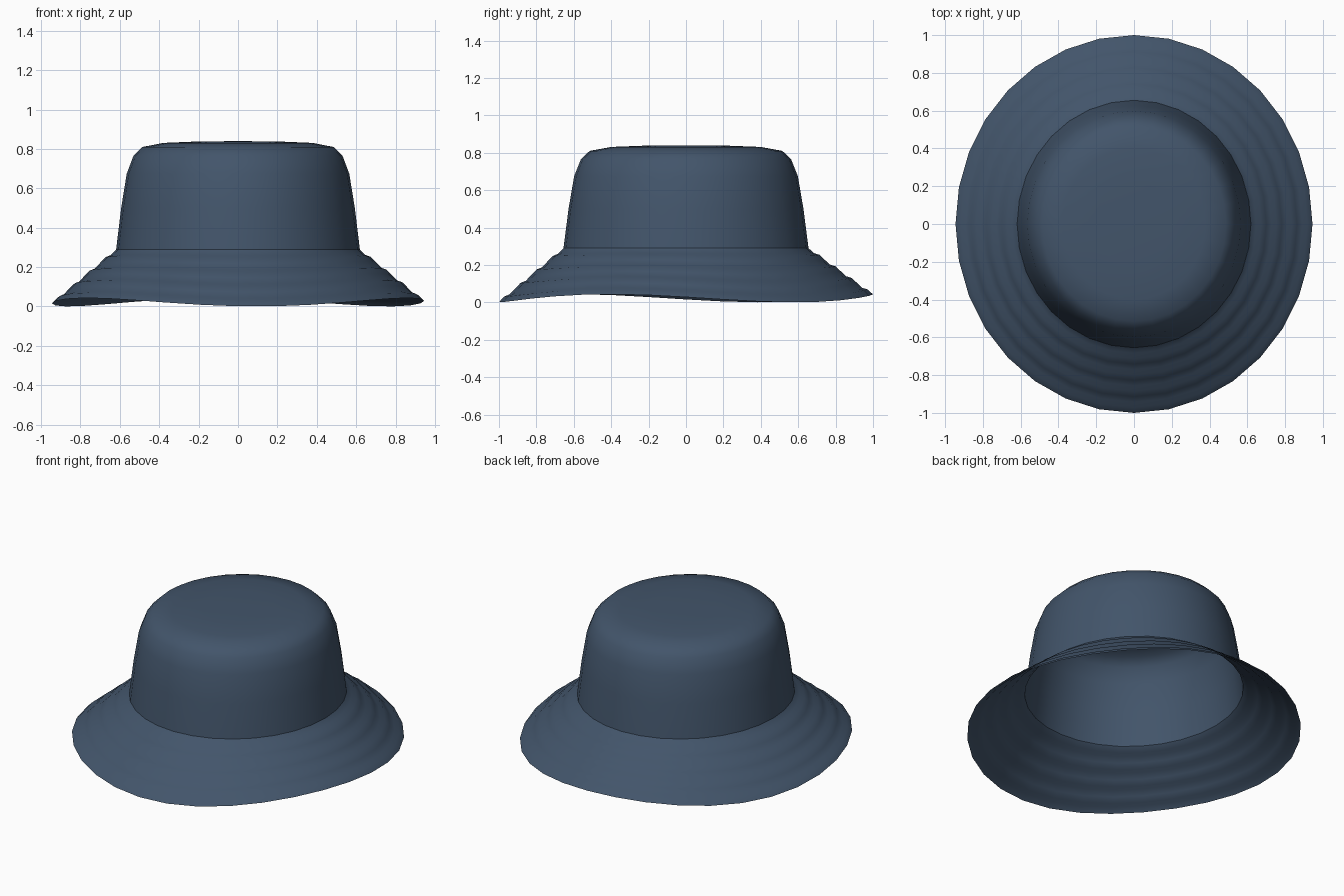
import bpy, bmesh
from math import sin, cos, pi, radians

if "Cube" in bpy.data.objects:
    bpy.data.objects.remove(bpy.data.objects["Cube"])

SIDES = 32
WIDTH = 0.945          # the hat is slightly narrower in x than in y

cloth = bpy.data.materials.new("navy_cloth")
cloth.diffuse_color = (0.055, 0.09, 0.145, 1)
cloth.use_nodes = True
cloth.node_tree.nodes["Principled BSDF"].inputs["Base Color"].default_value = cloth.diffuse_color


def lathe(name, profile, wave=lambda t, r: 0.0):
    """Sweep (radius, z) points around an oval; radius 0 closes to a point."""
    bm = bmesh.new()
    rings = []
    for r, z in profile:
        if r == 0:
            rings.append([bm.verts.new((0, 0, z))] * SIDES)
            continue
        ring = []
        for i in range(SIDES):
            t = 2 * pi * i / SIDES          # angle measured from the back
            ring.append(bm.verts.new((WIDTH * r * sin(t), r * cos(t), z + wave(t, r))))
        rings.append(ring)
    for a, b in zip(rings, rings[1:]):
        for i in range(SIDES):
            j = (i + 1) % SIDES
            quad = [a[i], a[j], b[j], b[i]]
            bm.faces.new(list(dict.fromkeys(quad)))
    bmesh.ops.recalc_face_normals(bm, faces=bm.faces)
    bm.normal_update()
    if sum(f.normal.z for f in bm.faces) < 0:
        bmesh.ops.reverse_faces(bm, faces=bm.faces)
    mesh = bpy.data.meshes.new(name)
    bm.to_mesh(mesh)
    bm.free()
    mesh.materials.append(cloth)
    mesh.shade_smooth()
    obj = bpy.data.objects.new(name, mesh)
    bpy.context.collection.objects.link(obj)
    return obj


# Crown: nearly flat top, rounded shoulder, gently flaring wall
lathe("crown", [(0, 0.84), (0.22, 0.838), (0.40, 0.831), (0.515, 0.81),
                (0.562, 0.765), (0.598, 0.675), (0.628, 0.50), (0.655, 0.29)])

# Brim: sloping, with stitched ridges and a three-lobed wavy edge
R0, R1, ROWS = 0.655, 1.0, 12
brim = []
for k in range(ROWS + 1):
    f = k / ROWS
    ridge = (0, -0.006, 0.006)[k % 3] if 0 < k < ROWS else 0
    brim.append((R0 + (R1 - R0) * f, 0.29 - 0.268 * f + ridge))


def edge_wave(t, r):
    f = (r - R0) / (R1 - R0)
    return 0.0215 * f * cos(3 * t + 0.3)


lathe("brim", brim, edge_wave)
